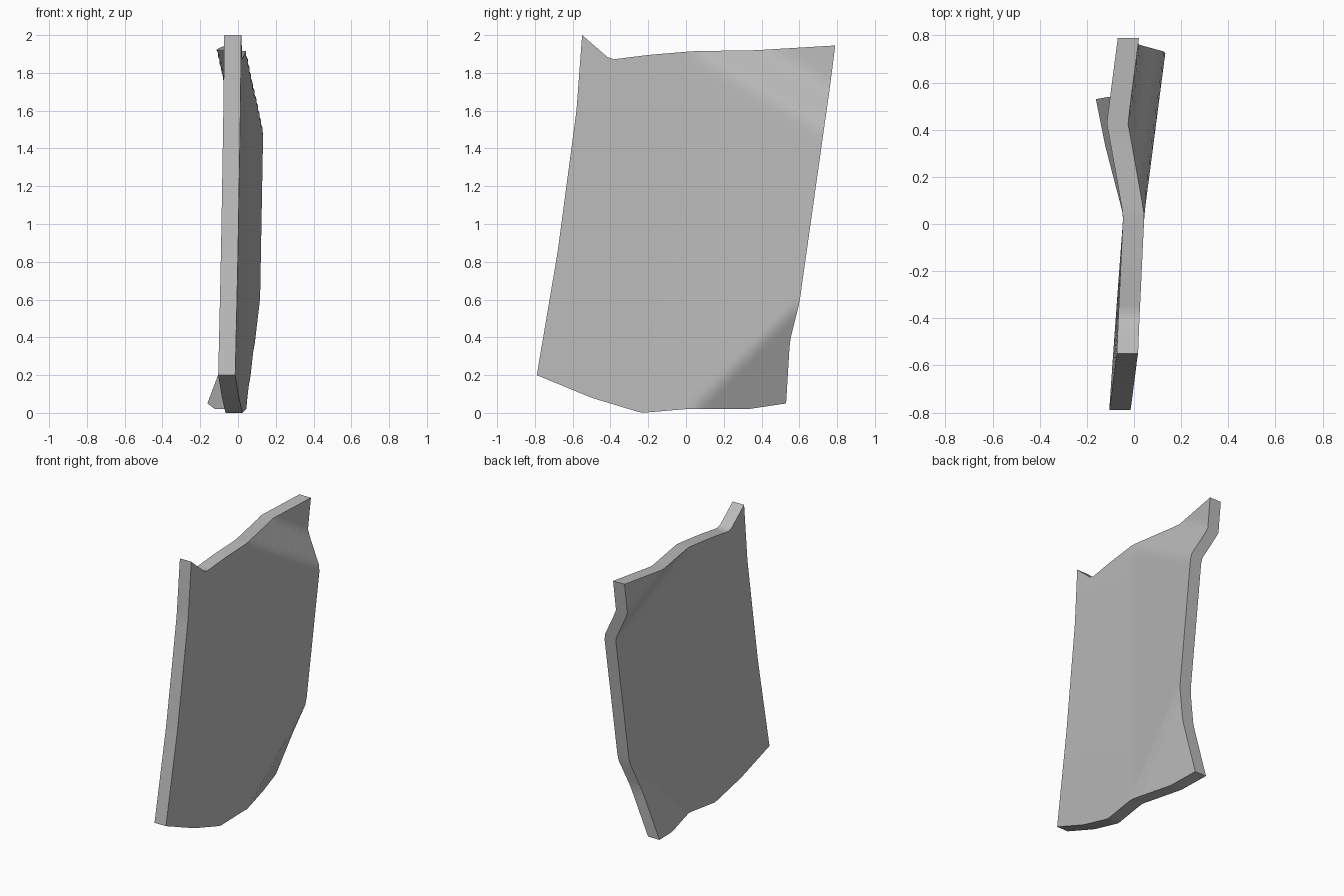
import bpy, bmesh
from mathutils import Vector

cube = bpy.data.objects.get("Cube")
if cube:
    bpy.data.objects.remove(cube, do_unlink=True)

# One grey stone colour
stone = bpy.data.materials.new("stone_grey")
stone.use_nodes = True
stone.diffuse_color = (0.5, 0.5, 0.5, 1)
stone.node_tree.nodes["Principled BSDF"].inputs["Base Color"].default_value = (0.5, 0.5, 0.5, 1)

# Slab outline as four edges of (y, z) points
BOTTOM = [(-0.79, 0.2), (-0.5, 0.08), (-0.235, 0), (0, 0.02), (0.33, 0.02), (0.53, 0.05)]
TOP = [(-0.55, 2), (-0.4, 1.87), (-0.2, 1.895), (0.04, 1.915), (0.37, 1.92), (0.79, 1.945)]
FRONT = [(-0.79, 0.2), (-0.68, 0.85), (-0.58, 1.6), (-0.55, 2)]
BACK = [(0.53, 0.05), (0.55, 0.38), (0.6, 0.58), (0.73, 1.5), (0.76, 1.71), (0.79, 1.945)]
COLS, ROWS, THICK = 40, 44, 0.09


def along(points, t, axis):
    """Point on an edge, measured evenly along one axis."""
    goal = points[0][axis] + t * (points[-1][axis] - points[0][axis])
    for a, b in zip(points, points[1:]):
        if goal <= b[axis] + 1e-6:
            return Vector(a).lerp(Vector(b), (goal - a[axis]) / (b[axis] - a[axis]))
    return Vector(points[-1])


def outline_patch(u, v):
    """Blend the four edges over the inside of the slab."""
    low, high = along(BOTTOM, u, 0), along(TOP, u, 0)
    front, back = along(FRONT, v, 1), along(BACK, v, 1)
    lower = Vector(BOTTOM[0]).lerp(Vector(BOTTOM[-1]), u)
    upper = Vector(TOP[0]).lerp(Vector(TOP[-1]), u)
    return low.lerp(high, v) + front.lerp(back, u) - lower.lerp(upper, v)


def warp(y, z):
    """Sideways bend: a twisted sheet with two folded back corners."""
    x = 0.045 + (0.13 if y > 0.05 else 0.06) * (y - 0.05)
    x += 0.015 * (z - 1) * max(0, -y)
    x -= 0.39 * max(0, y - z - 0.02)
    x -= min(0.12, 0.5 * max(0, z + 0.6 * y - 1.939))
    return x


# Slab: two warped faces joined by a rim
bm = bmesh.new()
sides = []
for offset in (0, -THICK):
    grid = []
    for j in range(ROWS + 1):
        row = []
        for i in range(COLS + 1):
            y, z = outline_patch(i / COLS, j / ROWS)
            row.append(bm.verts.new((warp(y, z) + offset, y, z)))
        grid.append(row)
    for j in range(ROWS):
        for i in range(COLS):
            bm.faces.new((grid[j][i], grid[j][i + 1], grid[j + 1][i + 1], grid[j + 1][i]))
    sides.append(grid)


def rim(grid):
    return (grid[0][:-1] + [r[-1] for r in grid[:-1]]
            + grid[-1][:0:-1] + [r[0] for r in grid[:0:-1]])


near, far = rim(sides[0]), rim(sides[1])
for k in range(len(near)):
    n = (k + 1) % len(near)
    bm.faces.new((near[k], near[n], far[n], far[k]))
bmesh.ops.recalc_face_normals(bm, faces=bm.faces)

mesh = bpy.data.meshes.new("stone_slab")
bm.to_mesh(mesh)
bm.free()
mesh.materials.append(stone)
slab = bpy.data.objects.new("stone_slab", mesh)
bpy.context.collection.objects.link(slab)
bpy.ops.object.select_all(action='DESELECT')
slab.select_set(True)
bpy.context.view_layer.objects.active = slab
bpy.ops.object.shade_smooth_by_angle()
